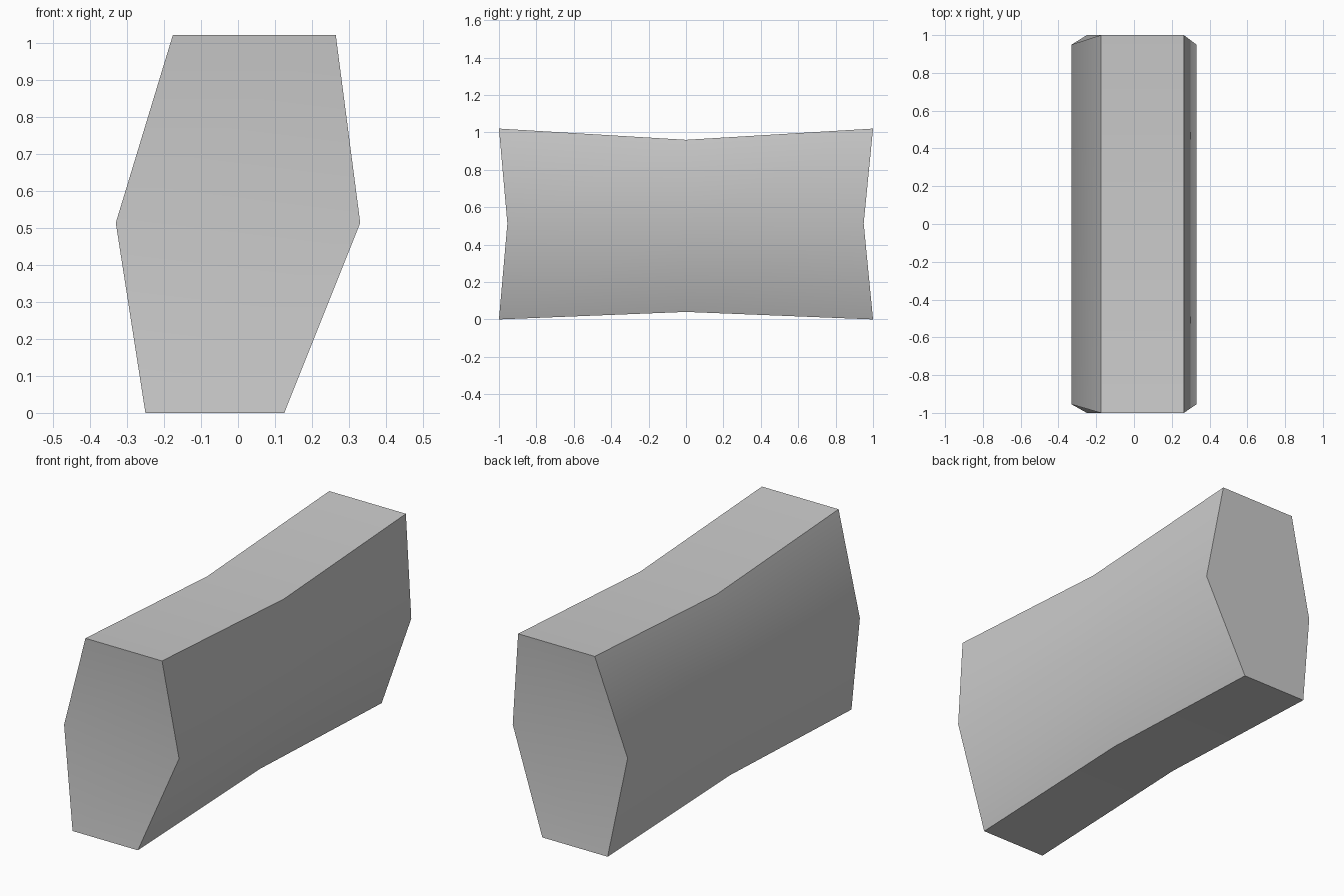
import bpy
import bmesh
import math

cube = bpy.data.objects.get("Cube")
if cube:
    bpy.data.objects.remove(cube, do_unlink=True)

grey = bpy.data.materials.new("plain grey")
grey.use_nodes = True
colour = (0.6, 0.6, 0.6, 1)
grey.diffuse_color = colour
grey.node_tree.nodes["Principled BSDF"].inputs["Base Color"].default_value = colour

# Lopsided hexagon: (left x, right x, height) for its bottom, middle and top rows
ROWS = [(-0.25, 0.125, 0.0), (-0.33, 0.33, 0.513), (-0.176, 0.264, 1.02)]
# Sections along the block: (y of the corners, y of the middle row, waist pinch)
SECTIONS = [(-1, -0.955, 0), (0, 0, 1), (1, 0.95, 0)]
PINCH = (0.04, 0, -0.06)

bm = bmesh.new()
sections = []
for corner_y, middle_y, pinch in SECTIONS:
    rows = []
    for i, (x0, x1, z) in enumerate(ROWS):
        y = middle_y if i == 1 else corner_y
        rows.append([bm.verts.new((x, y, z + PINCH[i] * pinch)) for x in (x0, x1)])
    sections.append(rows)

# Long sides, top and bottom
for a, b in zip(sections, sections[1:]):
    for i in range(2):
        for s in range(2):
            bm.faces.new((a[i][s], b[i][s], b[i + 1][s], a[i + 1][s]))
    for i in (0, 2):
        bm.faces.new((a[i][0], a[i][1], b[i][1], b[i][0]))

# Ends, folded inward along the middle row
for rows in (sections[0], sections[-1]):
    for lower, upper in zip(rows, rows[1:]):
        bm.faces.new((lower[0], lower[1], upper[1], upper[0]))

bmesh.ops.recalc_face_normals(bm, faces=bm.faces)
mesh = bpy.data.meshes.new("waisted_block")
bm.to_mesh(mesh)
bm.free()
mesh.materials.append(grey)

block = bpy.data.objects.new("waisted_block", mesh)
bpy.context.collection.objects.link(block)
bpy.ops.object.select_all(action="DESELECT")
block.select_set(True)
bpy.context.view_layer.objects.active = block
bpy.ops.object.shade_smooth_by_angle(angle=math.radians(32))
